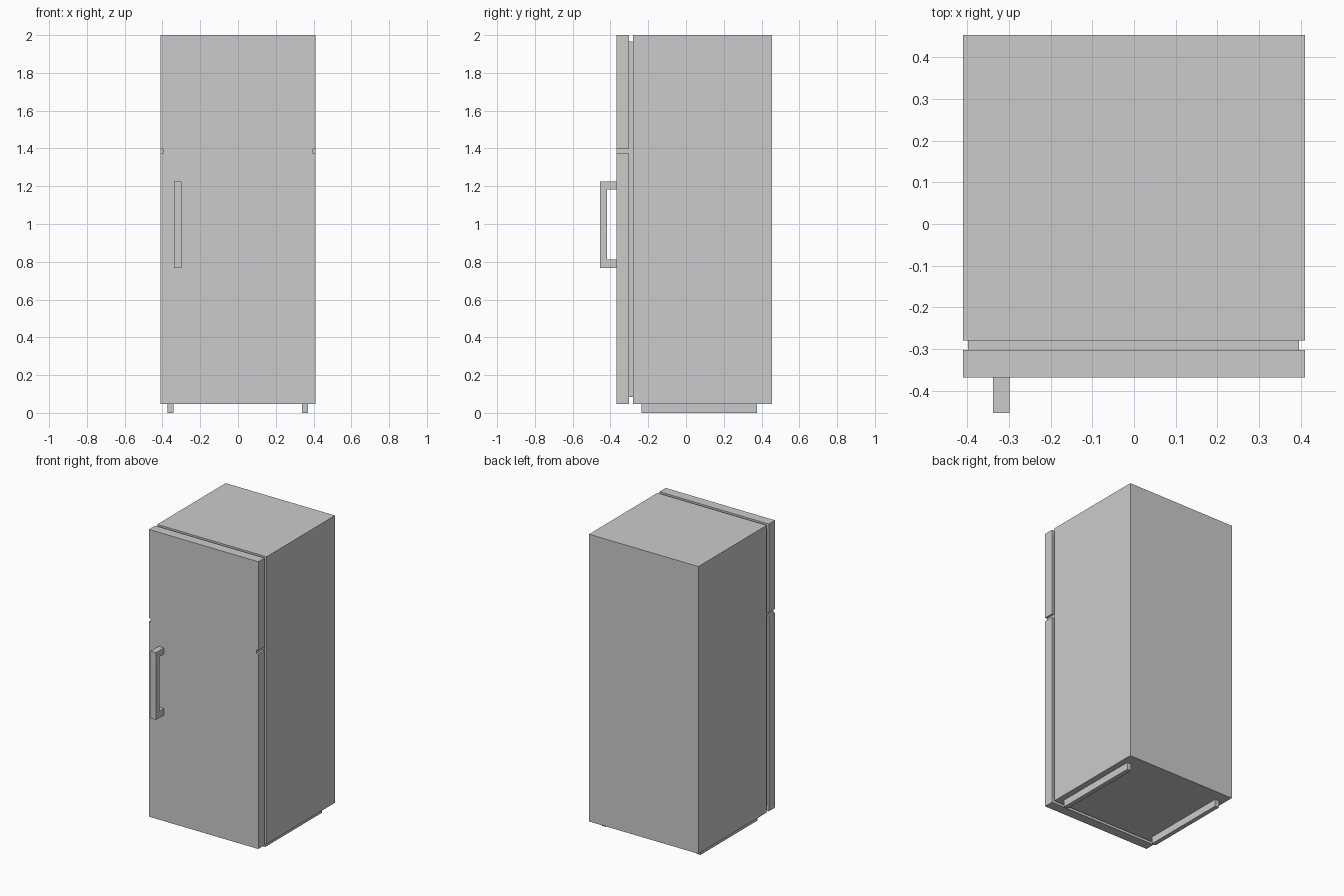
import bpy
import bmesh

if "Cube" in bpy.data.objects:
    bpy.data.objects.remove(bpy.data.objects["Cube"])


def finish(name, bm):
    bmesh.ops.recalc_face_normals(bm, faces=bm.faces)
    mesh = bpy.data.meshes.new(name)
    bm.to_mesh(mesh)
    bm.free()
    obj = bpy.data.objects.new(name, mesh)
    bpy.context.collection.objects.link(obj)
    return obj


def box(name, x, y, z):
    """Box from (min, max) ranges on each axis."""
    bm = bmesh.new()
    bmesh.ops.create_cube(bm, size=1)
    for v in bm.verts:
        v.co = [r[0] if c < 0 else r[1] for c, r in zip(v.co, (x, y, z))]
    return finish(name, bm)


def extrude_x(name, profile, x0, x1):
    """Extrude a (y, z) outline along x."""
    bm = bmesh.new()
    face = bm.faces.new([bm.verts.new((x0, y, z)) for y, z in profile])
    new = bmesh.ops.extrude_face_region(bm, geom=[face])["geom"]
    bmesh.ops.translate(bm, vec=(x1 - x0, 0, 0),
                        verts=[g for g in new if isinstance(g, bmesh.types.BMVert)])
    return finish(name, bm)


BOTTOM, TOP = 0.048, 2.0
WIDTH = (-0.411, 0.411)
INSET = (-0.398, 0.396)
DOOR_Y = (-0.369, -0.302)

# Cabinet and the recessed door seal
box("cabinet", WIDTH, (-0.28, 0.454), (BOTTOM, TOP))
box("door_seal", INSET, (-0.302, -0.28), (0.085, 1.966))

# Doors, with a flush strip filling the split apart from small side notches
box("lower_door", WIDTH, DOOR_Y, (BOTTOM, 1.373))
box("freezer_door", WIDTH, DOOR_Y, (1.398, TOP))
box("door_divider", INSET, DOOR_Y, (1.373, 1.398))

# Bracket-shaped handle on the lower door
y_door, y_grip, y_out = DOOR_Y[0], -0.418, -0.454
extrude_x("door_handle", [
    (y_door, 0.768), (y_out, 0.768), (y_out, 1.225), (y_door, 1.225),
    (y_door, 1.183), (y_grip, 1.183), (y_grip, 0.812), (y_door, 0.812),
], -0.339, -0.299)

# Two long runners underneath
for side, x in (("left", (-0.372, -0.342)), ("right", (0.340, 0.370))):
    box(side + "_runner", x, (-0.235, 0.376), (0, BOTTOM))
